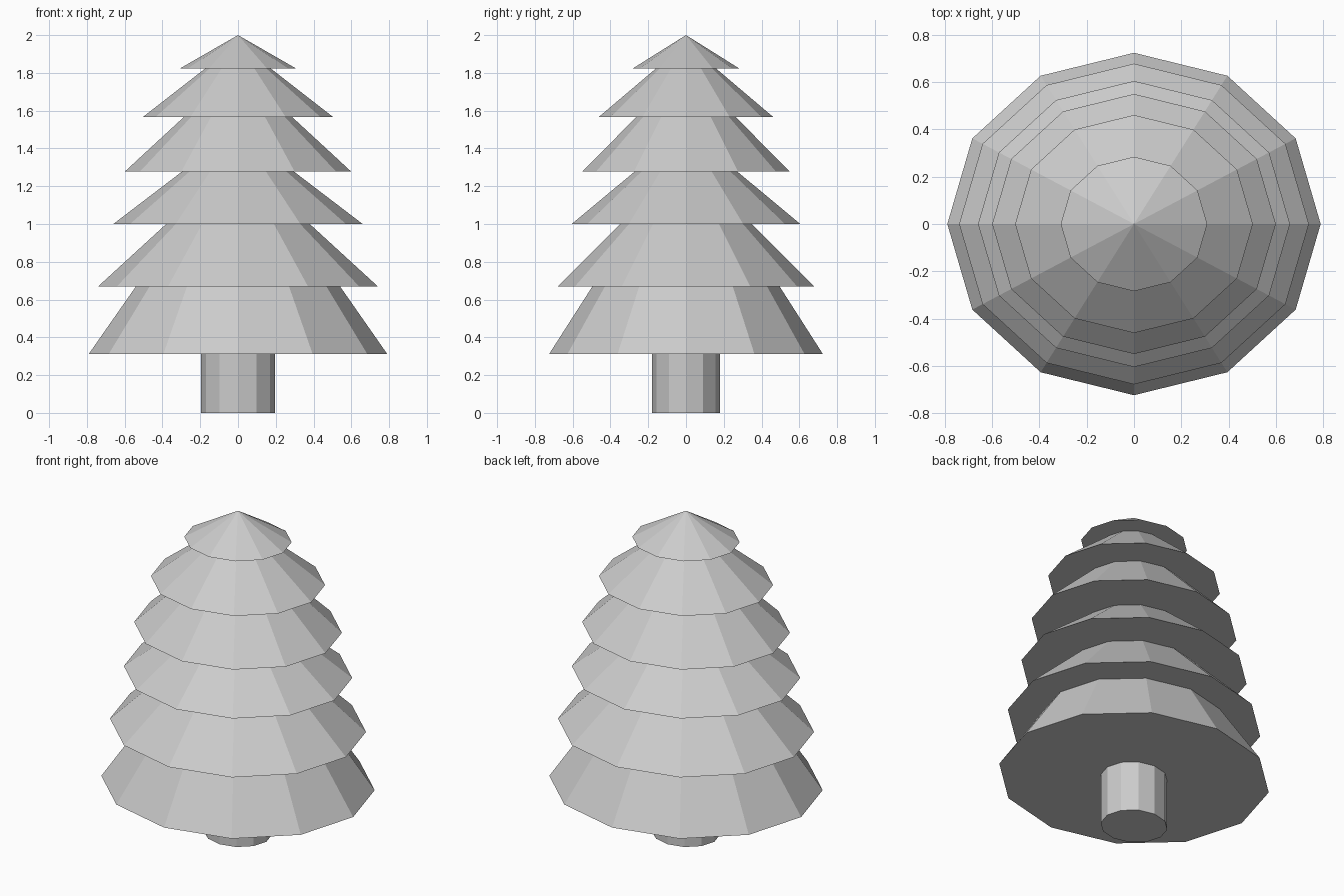
import bpy
import bmesh
from mathutils import Matrix

cube = bpy.data.objects.get("Cube")
if cube:
    bpy.data.objects.remove(cube, do_unlink=True)

SIDES = 12
DEPTH = 0.917  # the plan is slightly narrower in y than in x

grey = bpy.data.materials.new("light_grey")
grey.use_nodes = True
colour = (0.6, 0.6, 0.6, 1)
grey.diffuse_color = colour
grey.node_tree.nodes["Principled BSDF"].inputs["Base Color"].default_value = colour


def add_cone(name, bottom, top, radius, top_radius):
    """Capped, flat-shaded cone with a corner on the x axis."""
    bm = bmesh.new()
    bmesh.ops.create_cone(bm, cap_ends=True, segments=SIDES, radius1=radius,
                          radius2=top_radius, depth=top - bottom,
                          matrix=Matrix.Translation((0, 0, (top + bottom) / 2)))
    # Put a corner at +x whatever the starting angle, then flatten in y
    corner = bm.verts[:][0].co
    turn = Matrix.Rotation(-corner.to_2d().angle_signed((1, 0)), 4, "Z") \
        if corner.to_2d().length > 0 else Matrix.Identity(4)
    bmesh.ops.transform(bm, matrix=Matrix.Diagonal((1, DEPTH, 1, 1)) @ turn,
                        verts=bm.verts)
    bmesh.ops.remove_doubles(bm, verts=bm.verts, dist=0.0001)
    bmesh.ops.recalc_face_normals(bm, faces=bm.faces)
    mesh = bpy.data.meshes.new(name)
    bm.to_mesh(mesh)
    bm.free()
    mesh.materials.append(grey)
    obj = bpy.data.objects.new(name, mesh)
    bpy.context.collection.objects.link(obj)


# Trunk
add_cone("trunk", 0, 0.312, 0.195, 0.195)

# Foliage tiers: bottom height, skirt radius, radius where the next tier begins
tiers = [
    (0.312, 0.79, 0.54),
    (0.67, 0.74, 0.38),
    (1.0, 0.66, 0.297),
    (1.277, 0.60, 0.286),
    (1.567, 0.503, 0.175),
    (1.822, 0.31, 0),
]
tops = [tier[0] for tier in tiers[1:]] + [2.0]
for number, ((bottom, radius, top_radius), top) in enumerate(zip(tiers, tops), 1):
    add_cone(f"foliage_tier_{number}", bottom, top, radius, top_radius)
